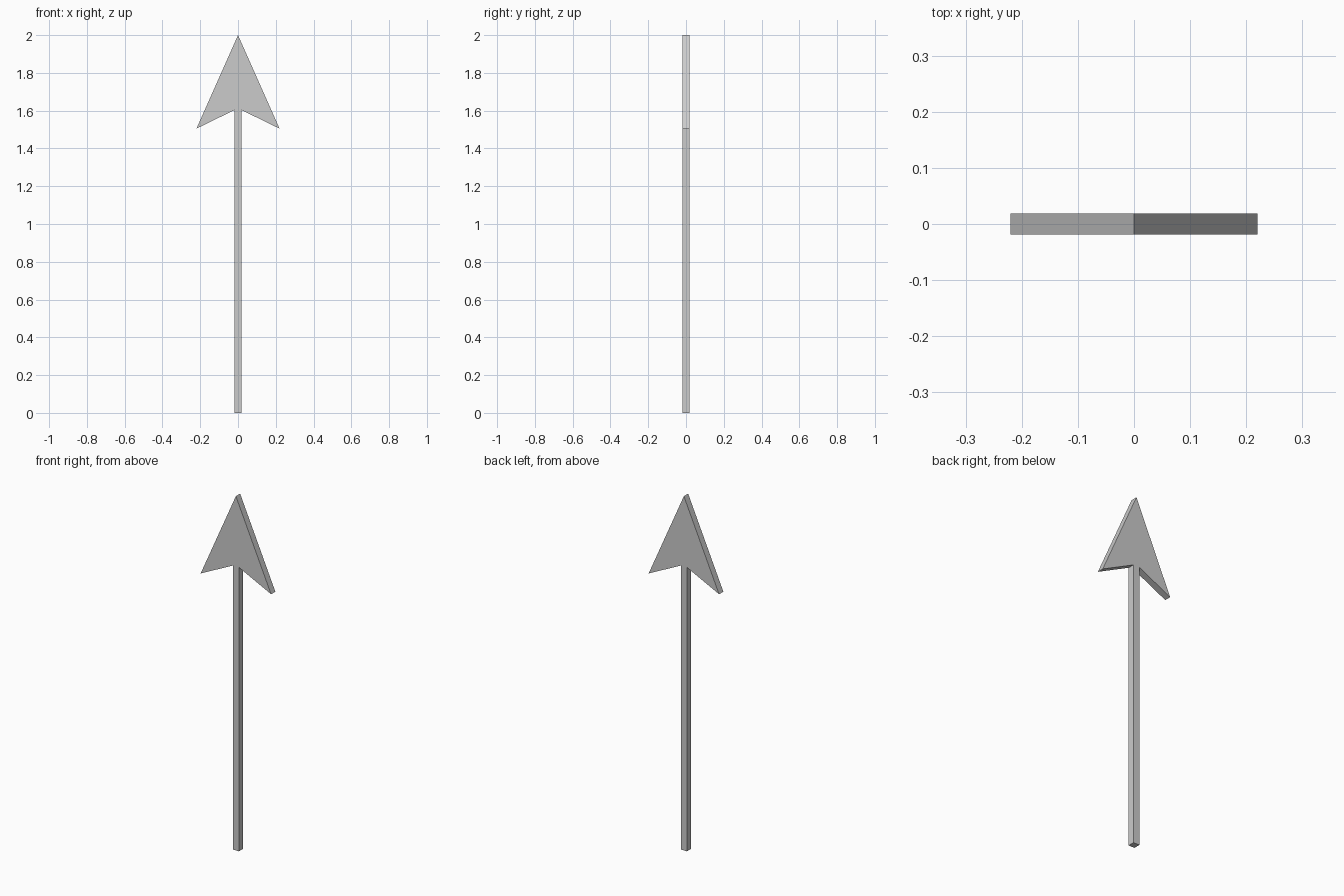
import bpy
import bmesh

if "Cube" in bpy.data.objects:
    bpy.data.objects.remove(bpy.data.objects["Cube"])

HALF_DEPTH = 0.019

# Right half of the arrow outline (x, z), from the tip down to the shaft foot
right = [(0.22, 1.505), (0.019, 1.603), (0.019, 0.0)]
outline = [(0.0, 2.0)] + right + [(-x, z) for x, z in reversed(right)]

# Arrow: flat silhouette extruded front to back
bm = bmesh.new()
face = bm.faces.new([bm.verts.new((x, -HALF_DEPTH, z)) for x, z in outline])
result = bmesh.ops.extrude_face_region(bm, geom=[face], use_keep_orig=True)
moved = [g for g in result["geom"] if isinstance(g, bmesh.types.BMVert)]
bmesh.ops.translate(bm, verts=moved, vec=(0, 2 * HALF_DEPTH, 0))
bmesh.ops.recalc_face_normals(bm, faces=bm.faces[:])

mesh = bpy.data.meshes.new("arrow")
bm.to_mesh(mesh)
bm.free()
arrow = bpy.data.objects.new("arrow", mesh)
bpy.context.collection.objects.link(arrow)
